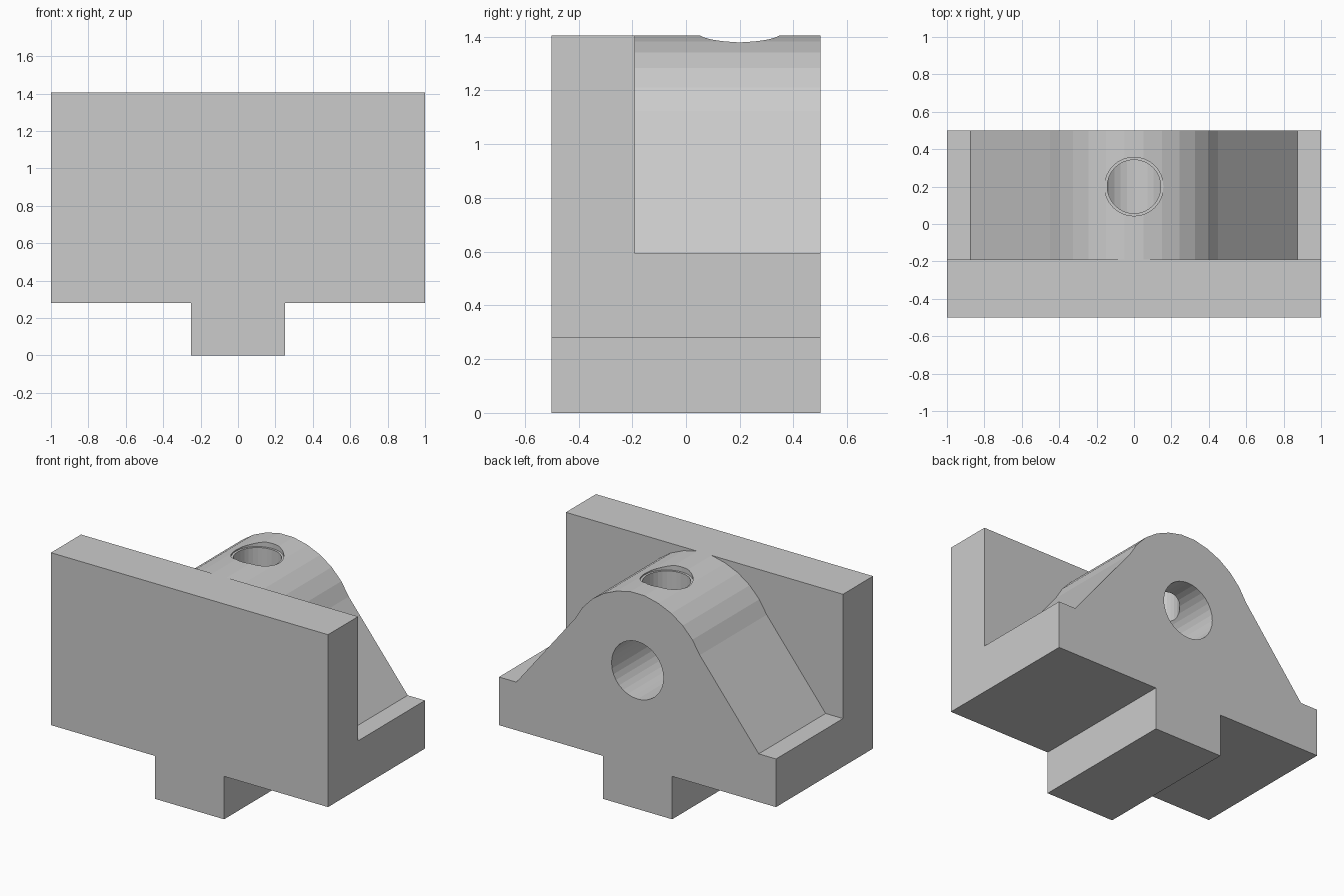
import bpy, bmesh
from math import cos, sin, radians, pi
from mathutils import Matrix

cube = bpy.data.objects.get("Cube")
if cube:
    bpy.data.objects.remove(cube, do_unlink=True)

# Single plain grey
grey = bpy.data.materials.new("light grey")
grey.use_nodes = True
colour = (0.6, 0.6, 0.6, 1)
grey.diffuse_color = colour
grey.node_tree.nodes["Principled BSDF"].inputs["Base Color"].default_value = colour

BACK, STEP, FRONT = 0.5, -0.19, -0.5
UNDER, LEDGE, TOP = 0.28, 0.594, 1.405
AXIS_Z, HUB_R = 0.905, 0.5


def finish(bm, name):
    bmesh.ops.recalc_face_normals(bm, faces=bm.faces)
    mesh = bpy.data.meshes.new(name)
    bm.to_mesh(mesh)
    bm.free()
    mesh.materials.append(grey)
    obj = bpy.data.objects.new(name, mesh)
    bpy.context.collection.objects.link(obj)
    return obj


def prism(name, half, y0, y1):
    """Extrude a left-right symmetric profile, given for +x from bottom to top."""
    outline = half + [(-x, z) for x, z in reversed(half)]
    bm = bmesh.new()
    face = bm.faces.new([bm.verts.new((x, y0, z)) for x, z in outline])
    ext = bmesh.ops.extrude_face_region(bm, geom=[face])
    verts = [v for v in ext["geom"] if isinstance(v, bmesh.types.BMVert)]
    bmesh.ops.translate(bm, verts=verts, vec=(0, y1 - y0, 0))
    return finish(bm, name)


def cylinder(name, radius, start, length, along_y=False):
    bm = bmesh.new()
    bmesh.ops.create_cone(bm, cap_ends=True, segments=32, radius1=radius,
                          radius2=radius, depth=length)
    spin = Matrix.Rotation(pi / 2, 4, 'X') if along_y else Matrix()
    shift = (0, length / 2, 0) if along_y else (0, 0, length / 2)
    bm.transform(Matrix.Translation(start) @ Matrix.Translation(shift) @ spin)
    return finish(bm, name)


def combine(target, other, operation):
    mod = target.modifiers.new(other.name, 'BOOLEAN')
    mod.operation, mod.solver, mod.object = operation, 'EXACT', other
    bpy.context.view_layer.objects.active = target
    bpy.ops.object.modifier_apply(modifier=mod.name)
    bpy.data.objects.remove(other, do_unlink=True)


# Key and base outline shared by the plate and the bearing hub
foot = [(0.25, 0), (0.25, UNDER), (1, UNDER)]

# Rounded hub with sloping flanks
steps, first = 11, 26
angles = [radians(first + (180 - 2 * first) * i / steps) for i in range(steps // 2 + 1)]
arc = [(HUB_R * cos(a), AXIS_Z + HUB_R * sin(a)) for a in angles]
arc[-1] = (arc[-1][0], TOP)

body = prism("bearing_bracket", foot + [(1, LEDGE), (0.875, LEDGE)] + arc, STEP, BACK)
plate = prism("front_plate", foot + [(1, TOP)], FRONT, STEP)
combine(body, plate, 'UNION')

# Shaft bore from the back, then the stepped oil hole from the top
combine(body, cylinder("shaft_bore", 0.1875, (0, STEP, AXIS_Z), 1, True), 'DIFFERENCE')
combine(body, cylinder("oil_hole", 0.143, (0, 0.2, AXIS_Z), 1), 'DIFFERENCE')
combine(body, cylinder("oil_hole_rim", 0.157, (0, 0.2, 1.372), 1), 'DIFFERENCE')
